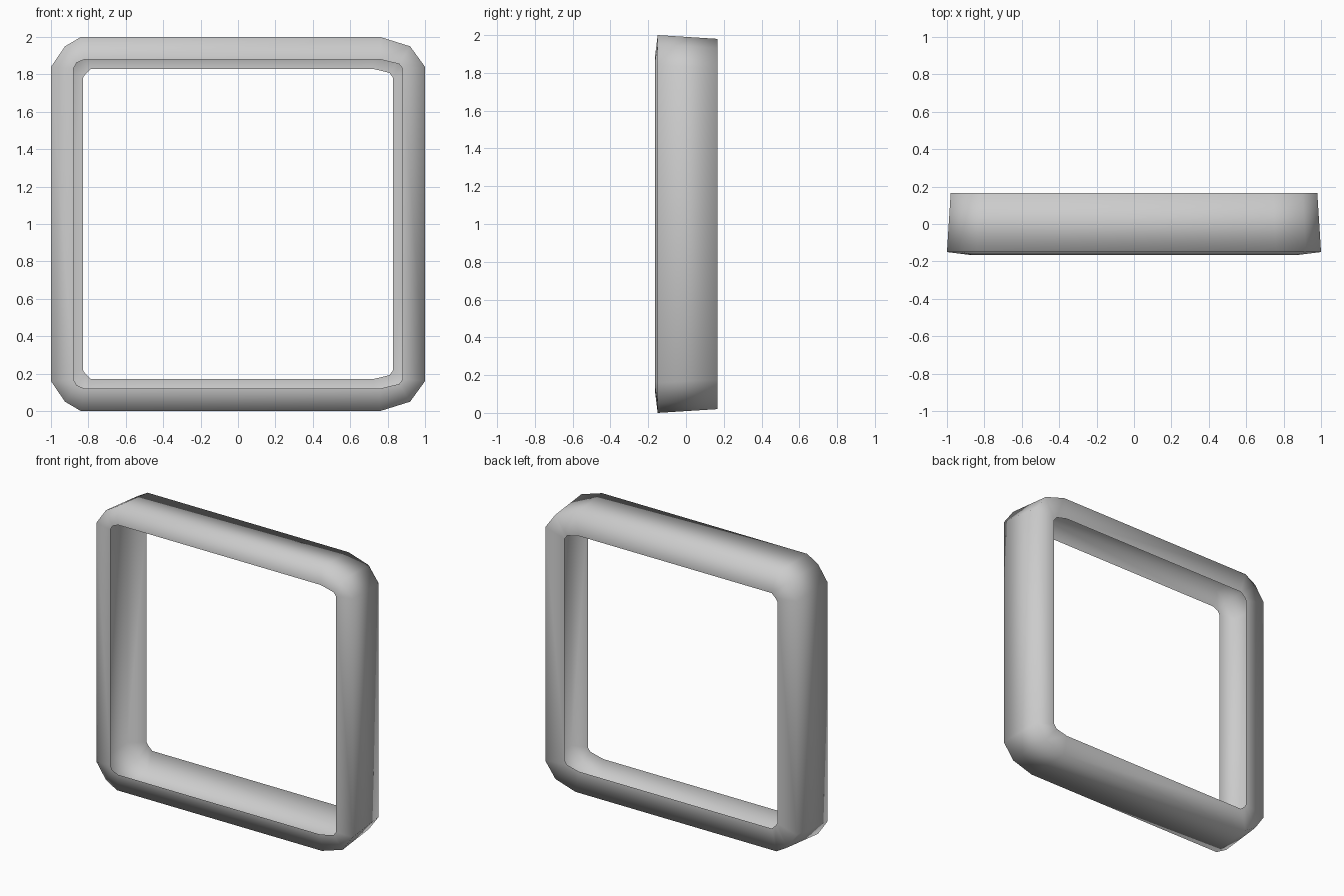
import bpy, bmesh

if "Cube" in bpy.data.objects:
    bpy.data.objects.remove(bpy.data.objects["Cube"])

# Upper half of each ring as (x, height above centre), left side to right side
outer_front = [(-1.0, .84), (-.925, .95), (-.84, 1.0), (.76, 1.0), (.92, .95), (1.0, .84)]
inner_front = [(-.88, .83), (-.863, .862), (-.82, .88), (.76, .88), (.862, .855), (.88, .83)]
inner_back = [(-.83, .78), (-.815, .802), (-.785, .83), (.72, .83), (.81, .808), (.83, .78)]
outer_back = [(x * .98, z * .98) for x, z in outer_front]


def full_ring(bm, half, y):
    """Mirror the upper half downwards to close the ring."""
    pts = half + [(x, -z) for x, z in reversed(half)]
    return [bm.verts.new((x, y, 1 + z)) for x, z in pts]


bm = bmesh.new()
rings = [full_ring(bm, h, y) for h, y in (
    (inner_front, -.165), (outer_front, -.15), (outer_back, .167), (inner_back, .167))]

# Front lip, outer wall and back lip: a channel left open towards the opening
n = len(rings[0])
for a, b in zip(rings, rings[1:]):
    for i in range(n):
        j = (i + 1) % n
        bm.faces.new((a[i], b[i], b[j], a[j])).smooth = True
bmesh.ops.recalc_face_normals(bm, faces=bm.faces)

# Make sure the outer wall faces away from the centre
bm.normal_update()
if sum(f.normal.dot(f.calc_center_median() - rings[0][0].co.lerp(rings[0][n // 2].co, .5))
       for f in bm.faces) < 0:
    bmesh.ops.reverse_faces(bm, faces=bm.faces)

mesh = bpy.data.meshes.new("square_frame")
bm.to_mesh(mesh)
bm.free()
bpy.context.collection.objects.link(bpy.data.objects.new("square_frame", mesh))
